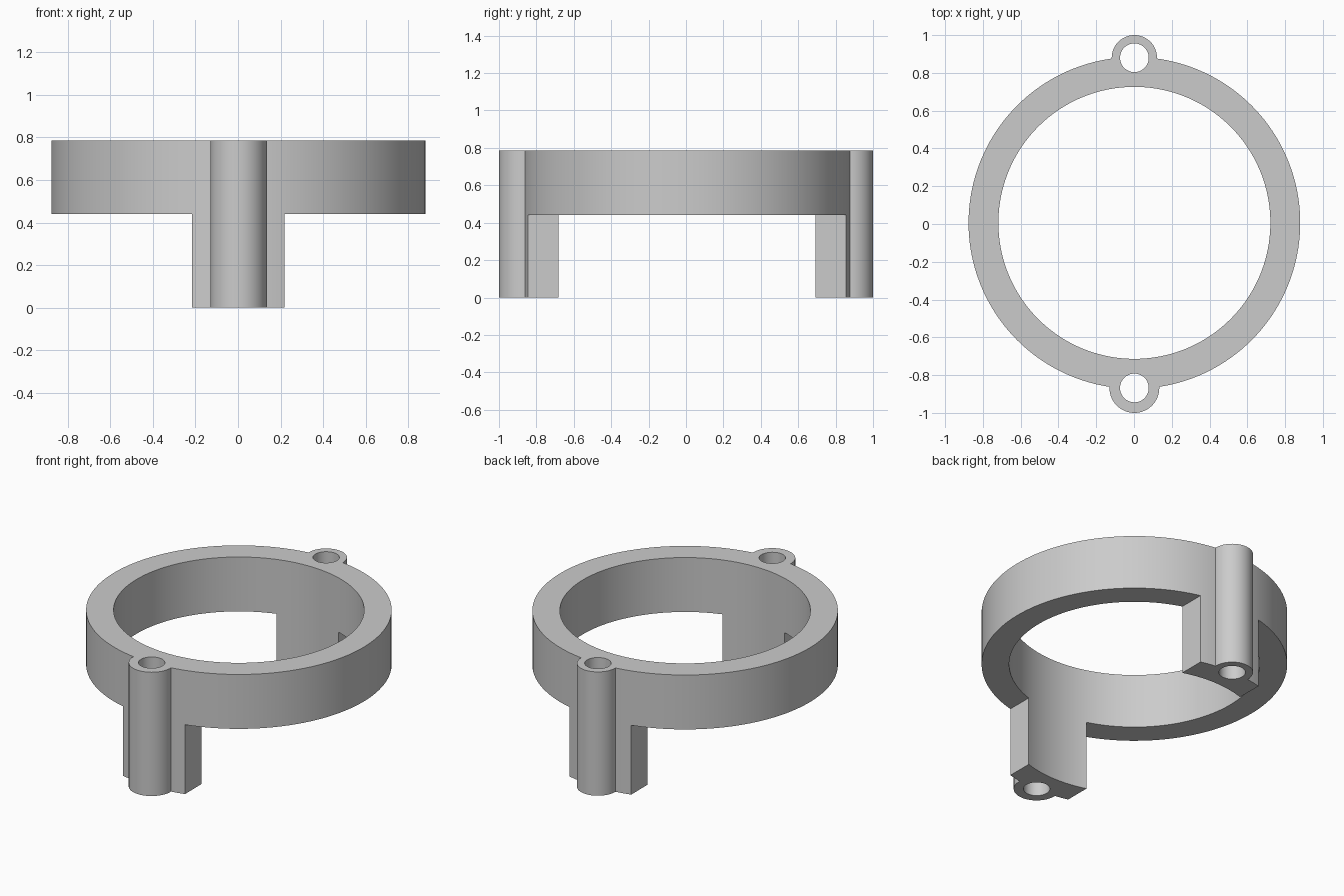
import bpy
import math

cube = bpy.data.objects.get("Cube")
if cube:
    bpy.data.objects.remove(cube, do_unlink=True)

HEIGHT, RING_BOTTOM = 0.785, 0.44
OUTER, INNER, LEG_HALF = 0.878, 0.72, 0.217
CX, CY = 0.002, 0.006

grey = bpy.data.materials.new("plain grey")
grey.use_nodes = True
colour = (0.6, 0.6, 0.6, 1)
grey.diffuse_color = colour
grey.node_tree.nodes["Principled BSDF"].inputs["Base Color"].default_value = colour


def cylinder(name, radius, y, low, high, sides):
    bpy.ops.mesh.primitive_cylinder_add(
        vertices=sides, radius=radius, depth=high - low,
        location=(CX, y, (low + high) / 2))
    obj = bpy.context.object
    obj.name = name
    obj.data.materials.append(grey)
    return obj


def box(name, centre, size):
    bpy.ops.mesh.primitive_cube_add(size=1, location=centre)
    obj = bpy.context.object
    obj.name = name
    obj.scale = size
    bpy.ops.object.transform_apply(location=False, rotation=False, scale=True)
    obj.data.materials.append(grey)
    return obj


def combine(target, tool, operation):
    """Apply a boolean and discard its tool."""
    tool.hide_render = True
    bpy.context.view_layer.objects.active = target
    mod = target.modifiers.new(operation.lower(), "BOOLEAN")
    mod.operation = operation
    mod.solver = "EXACT"
    mod.object = tool
    bpy.ops.object.modifier_apply(modifier=mod.name)
    bpy.data.objects.remove(tool, do_unlink=True)


# Full-height collar, trimmed below so only the two legs reach the floor
ring = cylinder("mounting_ring", OUTER, CY, 0, HEIGHT, 160)
for side in (-1, 1):
    combine(ring, box("leg_trim", (CX + side * (LEG_HALF + 0.5), CY, RING_BOTTOM - 0.5),
                      (1, 3, 1)), "DIFFERENCE")

# Screw bosses at front and back: centre y, boss radius
bosses = ((-0.868, 0.132), (0.88, 0.12))
for y, radius in bosses:
    combine(ring, cylinder("screw_boss", radius, y, 0, HEIGHT, 64), "UNION")

# Central bore and screw holes
combine(ring, cylinder("bore", INNER, CY, -0.1, HEIGHT + 0.1, 160), "DIFFERENCE")
for y, radius in bosses:
    combine(ring, cylinder("screw_hole", 0.076, y, -0.1, HEIGHT + 0.1, 48), "DIFFERENCE")

bpy.ops.object.select_all(action="DESELECT")
ring.select_set(True)
bpy.context.view_layer.objects.active = ring
bpy.ops.object.shade_smooth_by_angle(angle=math.radians(30))
